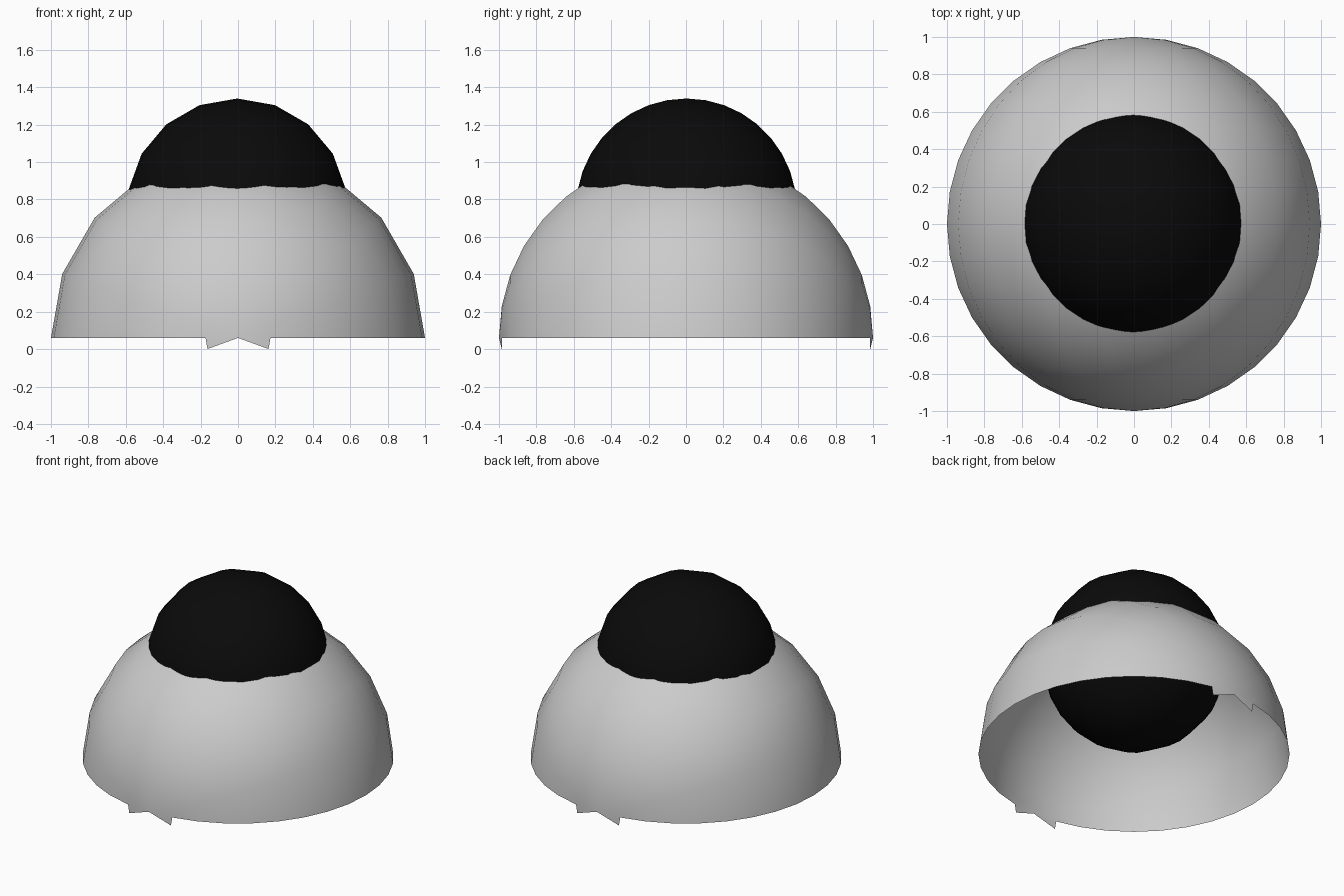
import bpy, bmesh
from math import radians
from mathutils import Matrix

if "Cube" in bpy.data.objects:
    bpy.data.objects.remove(bpy.data.objects["Cube"])


def y_sphere(name, radius, centre, roll=0.0, cut=None):
    """Smooth sphere with its poles along y; faces centred below cut are removed."""
    bm = bmesh.new()
    bmesh.ops.create_uvsphere(bm, u_segments=18, v_segments=18, radius=radius)
    turn = Matrix.Rotation(radians(roll), 4, 'Y') @ Matrix.Rotation(radians(90), 4, 'X')
    bmesh.ops.transform(bm, matrix=turn, verts=bm.verts)
    if cut is not None:
        low = [f for f in bm.faces if f.calc_center_median().z < cut]
        bmesh.ops.delete(bm, geom=low, context='FACES')
    for f in bm.faces:
        f.smooth = True
    mesh = bpy.data.meshes.new(name)
    bm.to_mesh(mesh)
    bm.free()
    obj = bpy.data.objects.new(name, mesh)
    obj.location = centre
    bpy.context.collection.objects.link(obj)
    return obj


# Open half shell; the cut leaves small pole triangles as teeth at front and back
y_sphere("dome_shell", 1.0, (0, 0, 0.06), roll=90, cut=-0.03)

# Black ball sunk through the top of the shell
ball = y_sphere("black_ball", 0.59, (-0.004, 0.002, 0.75))
black = bpy.data.materials.new("black")
black.diffuse_color = (0.003, 0.003, 0.003, 1)
black.use_nodes = True
black.node_tree.nodes["Principled BSDF"].inputs["Base Color"].default_value = black.diffuse_color
ball.data.materials.append(black)
